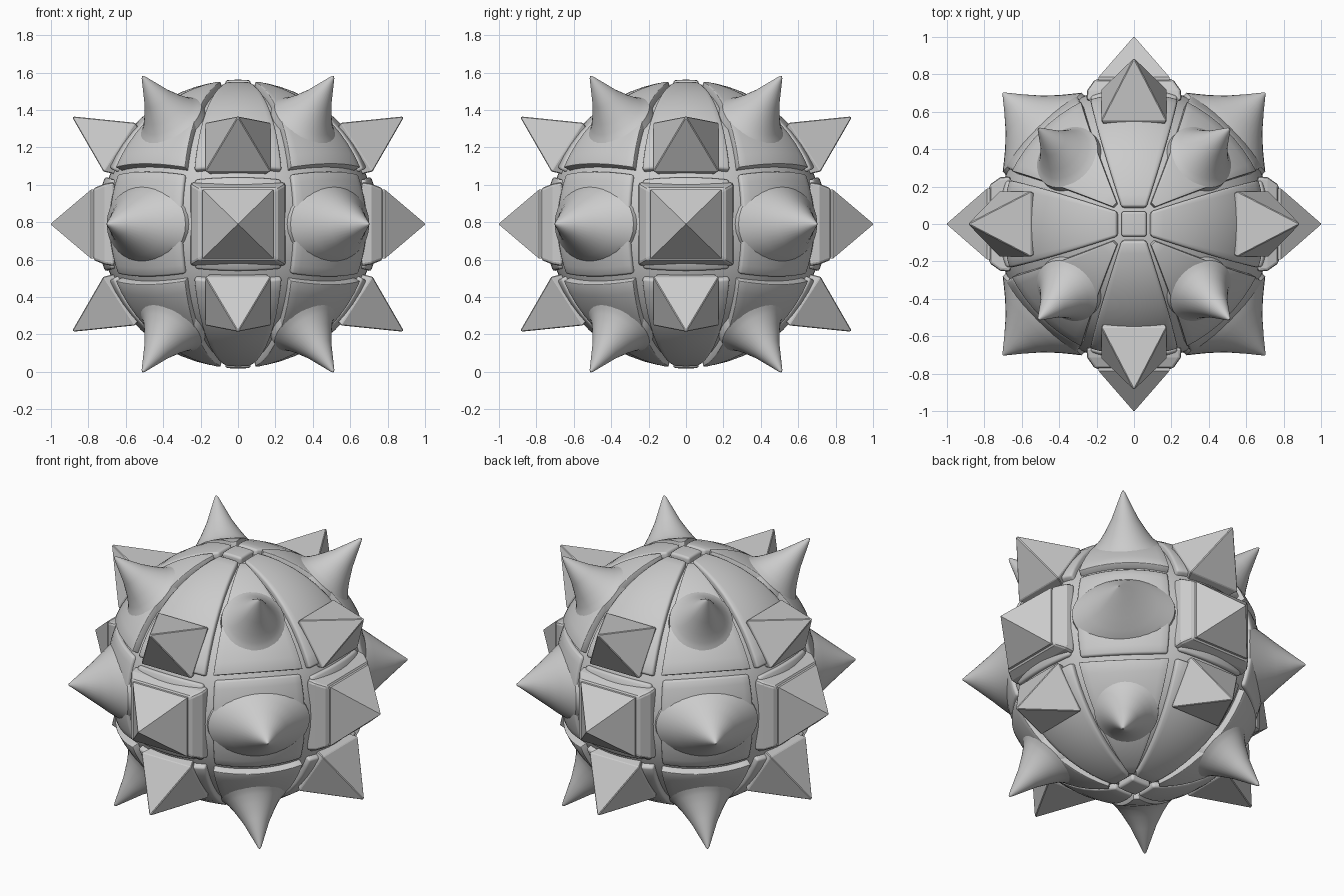
import bpy, bmesh
from math import sin, cos, pi, radians, sqrt
from mathutils import Vector, Matrix

if "Cube" in bpy.data.objects:
    bpy.data.objects.remove(bpy.data.objects["Cube"])

CENTRE = Vector((0, 0, 0.79))


def finish(bm, name, smooth_angle=None):
    mesh = bpy.data.meshes.new(name)
    bm.to_mesh(mesh)
    bm.free()
    ob = bpy.data.objects.new(name, mesh)
    ob.location = CENTRE
    bpy.context.collection.objects.link(ob)
    if smooth_angle:
        bpy.ops.object.select_all(action='DESELECT')
        ob.select_set(True)
        bpy.context.view_layer.objects.active = ob
        bpy.ops.object.shade_smooth_by_angle(angle=radians(smooth_angle))
    return ob


def add_bevel(ob, width, segments=2):
    b = ob.modifiers.new("soft_edges", 'BEVEL')
    b.width, b.segments = width, segments
    b.limit_method, b.angle_limit = 'ANGLE', radians(40)


def panel(name, corners, spin, flip, radius=0.768, n=10):
    """Curved armour panel: a quad patch pushed onto the sphere, then thickened."""
    rot = Matrix.Rotation(spin, 3, 'Z')
    a, b, c, d = [rot @ Vector((x, y, z * flip)) for x, y, z in corners]
    bm = bmesh.new()
    grid = []
    for i in range(n + 1):
        u = i / n
        row = [(a.lerp(b, u)).lerp(d.lerp(c, u), j / n).normalized() * radius
               for j in range(n + 1)]
        grid.append([bm.verts.new(p) for p in row])
    for i in range(n):
        for j in range(n):
            bm.faces.new((grid[i][j], grid[i + 1][j], grid[i + 1][j + 1], grid[i][j + 1]))
    bm.normal_update()
    for f in bm.faces:
        if f.normal.dot(f.calc_center_median()) < 0:
            f.normal_flip()
    ob = finish(bm, name, 35)
    s = ob.modifiers.new("thickness", 'SOLIDIFY')
    s.thickness, s.offset = 0.07, -1
    add_bevel(ob, 0.014)
    return ob


def spike(name, direction, rings, sides, smooth=None):
    """Loft rings (distance, half width, half height) outward along a direction."""
    d = Vector(direction).normalized()
    u = Vector((0, 0, 1)).cross(d).normalized()
    v = d.cross(u)
    k, start = (sqrt(2), pi / 4) if sides == 4 else (1, 0)
    bm = bmesh.new()
    loops = []
    for t, w, h in rings:
        loops.append([bm.verts.new(d * t + u * (w * k * cos(start + 2 * pi * i / sides))
                                   + v * (h * k * sin(start + 2 * pi * i / sides)))
                      for i in range(sides)])
    for lo, hi in zip(loops, loops[1:]):
        for i in range(sides):
            j = (i + 1) % sides
            bm.faces.new((lo[i], lo[j], hi[j], hi[i]))
    bm.faces.new(loops[0][::-1])
    bm.faces.new(loops[-1])
    bmesh.ops.recalc_face_normals(bm, faces=bm.faces)
    return finish(bm, name, smooth)


# Inner ball seen at the bottom of the grooves
bm = bmesh.new()
bmesh.ops.create_uvsphere(bm, u_segments=64, v_segments=32, radius=0.735)
finish(bm, "body_core", 40)

# Panel outlines for one quarter of the upper half
POLE = [(-.068, -.068, .76), (.068, -.068, .76), (.068, .068, .76), (-.068, .068, .76)]
STRIP = [(-.068, -.092, .76), (.068, -.092, .76), (.235, -.665, .29), (-.235, -.665, .29)]
CORNER = [(.092, -.115, .76), (.115, -.092, .76), (.645, -.28, .30), (.28, -.645, .30)]
FRONT = [(-.24, -.70, -.25), (.24, -.70, -.25), (.24, -.70, .25), (-.24, -.70, .25)]
SIDE = [(.285, -.645, -.268), (.645, -.285, -.268), (.645, -.285, .268), (.285, -.645, .268)]

# Spike profiles
PLATE = [(.66, .255, .225), (.715, .25, .215), (.765, .215, .195), (.775, .195, .185)]
PYRAMID = [(.74, .19, .185), (.785, .19, .185), (1.0, .003, .003)]
TILTED = [(.70, .15, .135), (.757, .175, .155), (1.05, .005, .005)]
CONE = [(.70, .185, .185), (.75, .185, .185), (.765, .168, .168), (.785, .15, .15),
        (.83, .12, .12), (.91, .075, .075), (1.06, .011, .011), (1.07, .004, .004)]
BELL = [(.64, .30, .225), (.695, .298, .215), (.725, .26, .20), (.77, .205, .17),
        (.83, .14, .125), (.91, .07, .065), (.985, .009, .009), (.992, .003, .003)]

for flip in (1, -1):
    panel("pole_panel", POLE, 0, flip, 0.772)

for q in range(4):
    spin = q * pi / 2
    rot = Matrix.Rotation(spin, 3, 'Z')
    # Equator row
    panel("equator_panel", FRONT, spin, 1, 0.755)
    panel("equator_corner_panel", SIDE, spin, 1, 0.755)
    add_bevel(spike("spike_plate", rot @ Vector((0, -1, 0)), PLATE, 4), 0.02)
    spike("equator_pyramid", rot @ Vector((0, -1, 0)), PYRAMID, 4)
    spike("equator_bell_spike", rot @ Vector((1, -1, 0)), BELL, 32, 30)
    # Upper and lower rows
    for flip in (1, -1):
        panel("strip_panel", STRIP, spin, flip)
        panel("corner_panel", CORNER, spin, flip, 0.775)
        add_bevel(spike("tilted_pyramid", rot @ Vector((0, -.88, .57 * flip)), TILTED, 4), 0.004, 1)
        spike("cone_spike", rot @ Vector((.51, -.51, .79 * flip)), CONE, 32, 30)
